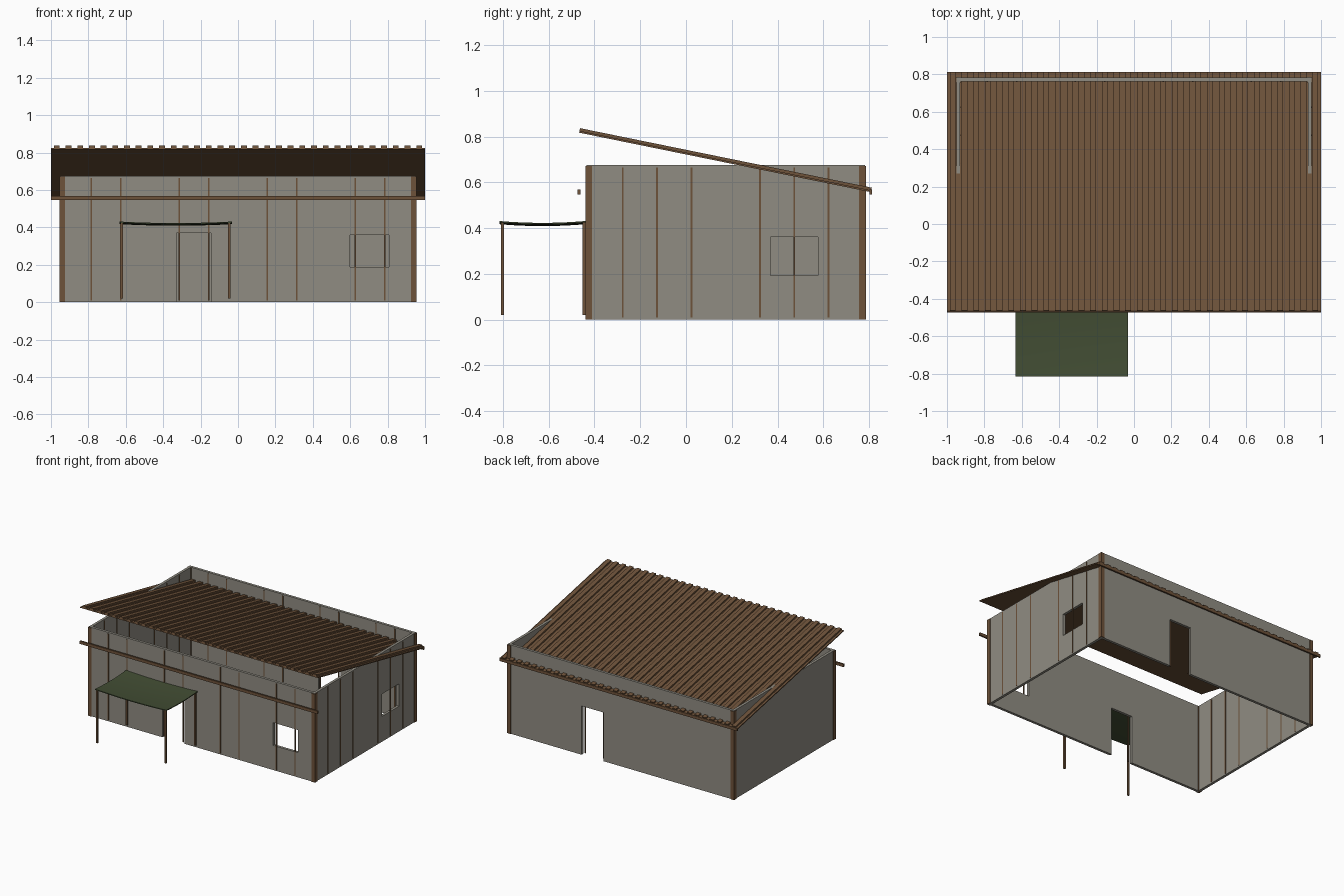
import bpy
import bmesh
from mathutils import Vector

if "Cube" in bpy.data.objects:
    bpy.data.objects.remove(bpy.data.objects["Cube"], do_unlink=True)


def material(name, rgb):
    mat = bpy.data.materials.new(name)
    mat.use_nodes = True
    mat.diffuse_color = (*rgb, 1)
    mat.node_tree.nodes["Principled BSDF"].inputs["Base Color"].default_value = (*rgb, 1)
    return mat


GREY = material("wall grey", (0.28, 0.265, 0.225))
BROWN = material("rusty brown", (0.155, 0.085, 0.042))
GREEN = material("canvas green", (0.055, 0.075, 0.034))


def finish(name, bm, mat):
    bmesh.ops.recalc_face_normals(bm, faces=bm.faces)
    mesh = bpy.data.meshes.new(name)
    bm.to_mesh(mesh)
    bm.free()
    mesh.materials.append(mat)
    obj = bpy.data.objects.new(name, mesh)
    bpy.context.collection.objects.link(obj)
    return obj


def add_box(bm, x, y, z):
    """Add a box given its (low, high) range on each axis."""
    verts = bmesh.ops.create_cube(bm, size=1)["verts"]
    for v in verts:
        v.co = Vector([(a + b) / 2 + c * (b - a) for c, (a, b) in zip(v.co, (x, y, z))])


def box(name, mat, x, y, z):
    bm = bmesh.new()
    add_box(bm, x, y, z)
    return finish(name, bm, mat)


def cut(obj, x, y, z):
    """Cut a rectangular opening through a wall."""
    cutter = box("opening_cutter", GREY, x, y, z)
    cutter.hide_render = True
    mod = obj.modifiers.new("opening", 'BOOLEAN')
    mod.operation = 'DIFFERENCE'
    mod.solver = 'EXACT'
    mod.object = cutter
    bpy.context.view_layer.objects.active = obj
    bpy.ops.object.modifier_apply(modifier=mod.name)
    bpy.data.objects.remove(cutter, do_unlink=True)


# Main dimensions
HALF_X = 0.955
FRONT, BACK = -0.44, 0.787
TOP = 0.675
THICK = 0.02
INSET = 0.005
MID_Y = (FRONT + BACK) / 2

# Walls
front_y = (FRONT + INSET, FRONT + INSET + THICK)
back_y = (BACK - INSET - THICK, BACK - INSET)
right_x = (HALF_X - INSET - THICK, HALF_X - INSET)
left_x = (-right_x[1], -right_x[0])
long_x = (left_x[1], right_x[0])
side_y = (front_y[0], back_y[1])
front_wall = box("front_wall", GREY, long_x, front_y, (0, TOP))
back_wall = box("back_wall", GREY, long_x, back_y, (0, TOP))
window_wall = box("window_side_wall", GREY, right_x, side_y, (0, TOP))
blank_wall = box("blank_side_wall", GREY, left_x, side_y, (0, TOP))

# Doorways and windows
DOOR_Z = (-0.1, 0.37)
cut(front_wall, (-0.33, -0.145), (FRONT - 0.1, FRONT + 0.1), DOOR_Z)
cut(back_wall, (0.145, 0.33), (BACK - 0.1, BACK + 0.1), DOOR_Z)
cut(front_wall, (0.6, 0.807), (FRONT - 0.1, FRONT + 0.1), (0.187, 0.36))
cut(window_wall, (HALF_X - 0.1, HALF_X + 0.1), (0.37, 0.577), (0.192, 0.362))

# Corner posts
POST = 0.03
for x_name, x in (("left", (HALF_X - POST, HALF_X)), ("right", (-HALF_X, POST - HALF_X))):
    for y_name, y in (("front", (FRONT, FRONT + POST)), ("back", (BACK - POST, BACK))):
        box(f"{y_name}_{x_name}_corner_post", BROWN, x, y, (0, TOP - 0.003))

# Seam strips on the front-facing and side-facing wall surfaces
STRIP = 0.004
STRIP_Z = (0.01, 0.665)
for wall_name, face in (("front", front_y[0]), ("back", back_y[0])):
    bm = bmesh.new()
    for step in (1, 2, 4, 5):
        for sign in (-1, 1):
            x = sign * (0.942 - step * 0.157)
            add_box(bm, (x - STRIP, x + STRIP), (face - 0.003, face + 0.004), STRIP_Z)
    finish(wall_name + "_seam_strips", bm, BROWN)
for wall_name, face in (("window_side", right_x[1]), ("blank_side", left_x[1])):
    bm = bmesh.new()
    for step in (1, 2, 3):
        for sign in (-1, 1):
            y = MID_Y + sign * step * 0.15
            add_box(bm, (face - 0.004, face + 0.003), (y - STRIP, y + STRIP), STRIP_Z)
    finish(wall_name + "_seam_strips", bm, BROWN)

# Ribbed sloping roof: stepped profile swept from the high front to the low back
RIBS = 32
PITCH = 2 / RIBS
profile = [(1, -0.01), (-1, -0.01)]
for i in range(RIBS):
    x = -1 + i * PITCH
    profile += [(x, -0.002), (x + PITCH / 4, -0.002), (x + PITCH / 4, 0.01),
                (x + PITCH * 0.75, 0.01), (x + PITCH * 0.75, -0.002)]
profile.append((1, -0.002))
high, low = Vector((0, -0.465, 0.827)), Vector((0, 0.81, 0.567))
up = Vector((1, 0, 0)).cross(low - high).normalized()
bm = bmesh.new()
face = bm.faces.new([bm.verts.new(high + up * h + Vector((x, 0, 0))) for x, h in profile])
sweep = bmesh.ops.extrude_face_region(bm, geom=[face], use_keep_orig=True)["geom"]
bmesh.ops.translate(bm, vec=low - high,
                    verts=[v for v in sweep if isinstance(v, bmesh.types.BMVert)])
finish("ribbed_roof", bm, BROWN)

# Long rails along the front and back
for name, y in (("front_rail", -0.468), ("back_rail", 0.808)):
    box(name, BROWN, (-1, 1), (y - 0.006, y + 0.006), (0.546, 0.568))

# Sagging canvas awning
AWN_X, AWN_Y = (-0.633, -0.032), (-0.815, -0.44)
bm = bmesh.new()
grid = bmesh.ops.create_grid(bm, x_segments=10, y_segments=10, size=1)["verts"]
for v in grid:
    u, w = v.co.x, v.co.y
    v.co = Vector((sum(AWN_X) / 2 + u * (AWN_X[1] - AWN_X[0]) / 2,
                   sum(AWN_Y) / 2 + w * (AWN_Y[1] - AWN_Y[0]) / 2,
                   0.412 + 0.008 * (u * u + w * w)))
awning = finish("awning_canvas", bm, GREEN)
thickness = awning.modifiers.new("thickness", 'SOLIDIFY')
thickness.thickness = 0.006
thickness.offset = 0
for poly in awning.data.polygons:
    poly.use_smooth = True
bpy.context.view_layer.objects.active = awning
awning.select_set(True)
bpy.ops.object.modifier_apply(modifier=thickness.name)
bpy.ops.object.shade_smooth_by_angle()

# Awning poles
for x_name, x in (("left", -0.047), ("right", -0.622)):
    for y_name, y in (("front", -0.802), ("back", -0.446)):
        box(f"{y_name}_{x_name}_awning_pole", BROWN,
            (x - 0.007, x + 0.007), (y - 0.006, y + 0.006), (0.02, 0.425))
